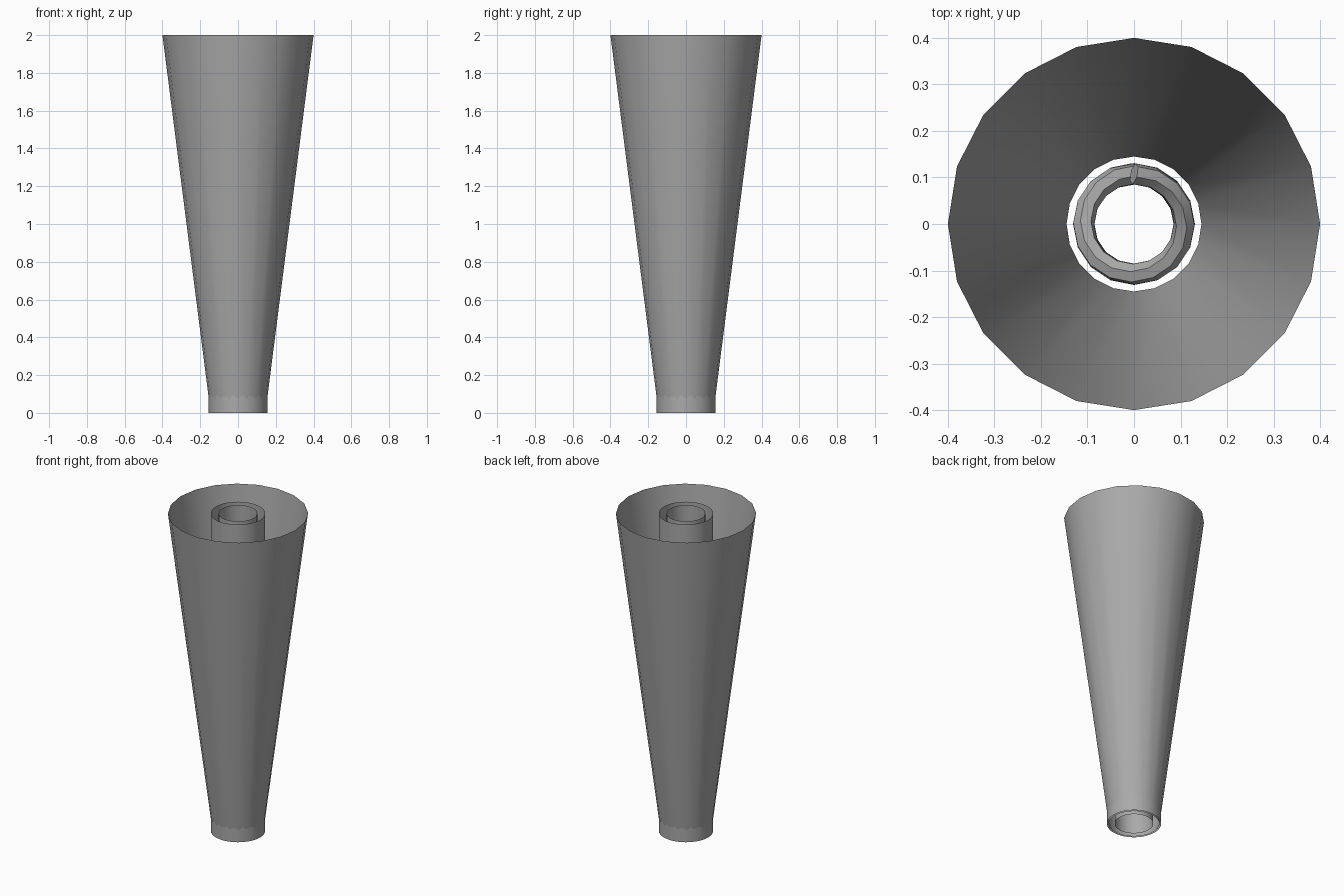
import bpy
import bmesh
from math import cos, sin, tau, radians

cube = bpy.data.objects.get("Cube")
if cube:
    bpy.data.objects.remove(cube, do_unlink=True)

HEIGHT = 2.0

grey = bpy.data.materials.new("plain grey")
grey.use_nodes = True
COLOUR = (0.4, 0.4, 0.4, 1)
grey.diffuse_color = COLOUR
grey.node_tree.nodes["Principled BSDF"].inputs["Base Color"].default_value = COLOUR


def finish(obj):
    """Give an object its material and smooth its curved walls."""
    obj.data.materials.append(grey)
    bpy.ops.object.select_all(action="DESELECT")
    obj.select_set(True)
    bpy.context.view_layer.objects.active = obj
    bpy.ops.object.shade_smooth_by_angle(angle=radians(30))


def open_wall(name, bottom, top, sides):
    """Thin round wall, open at both ends, standing on the ground."""
    mesh = bpy.data.meshes.new(name)
    bm = bmesh.new()
    bmesh.ops.create_cone(bm, cap_ends=False, segments=sides,
                          radius1=bottom, radius2=top, depth=HEIGHT)
    bmesh.ops.translate(bm, verts=bm.verts, vec=(0, 0, HEIGHT / 2))
    bm.to_mesh(mesh)
    bm.free()
    obj = bpy.data.objects.new(name, mesh)
    bpy.context.collection.objects.link(obj)
    finish(obj)


def coil(name, radius, thickness, low, high, turns, steps=16):
    """Spring swept along a helix that starts at the back."""
    curve = bpy.data.curves.new(name, "CURVE")
    curve.dimensions = "3D"
    curve.bevel_depth = thickness
    curve.bevel_resolution = 1
    curve.use_fill_caps = True
    path = curve.splines.new("POLY")
    count = turns * steps
    path.points.add(count)
    for i, point in enumerate(path.points):
        a = tau * (i / steps + 0.25)
        z = low + (high - low) * i / count
        point.co = (radius * cos(a), radius * sin(a), z, 1)
    obj = bpy.data.objects.new(name, curve)
    bpy.context.collection.objects.link(obj)
    bpy.ops.object.select_all(action="DESELECT")
    obj.select_set(True)
    bpy.context.view_layer.objects.active = obj
    bpy.ops.object.convert(target="MESH")
    finish(bpy.context.view_layer.objects.active)


# Flared outer shell, whose foot sinks inside the tube
open_wall("flared_shell", 0.145, 0.4, 20)

# Two straight tubes, one inside the other
open_wall("outer_tube", 0.155, 0.155, 32)
open_wall("inner_tube", 0.11, 0.11, 32)

# Spring wound deep inside, around the inner tube wall
coil("inner_spring", 0.108, 0.023, 0.25, 1.75, 6)
